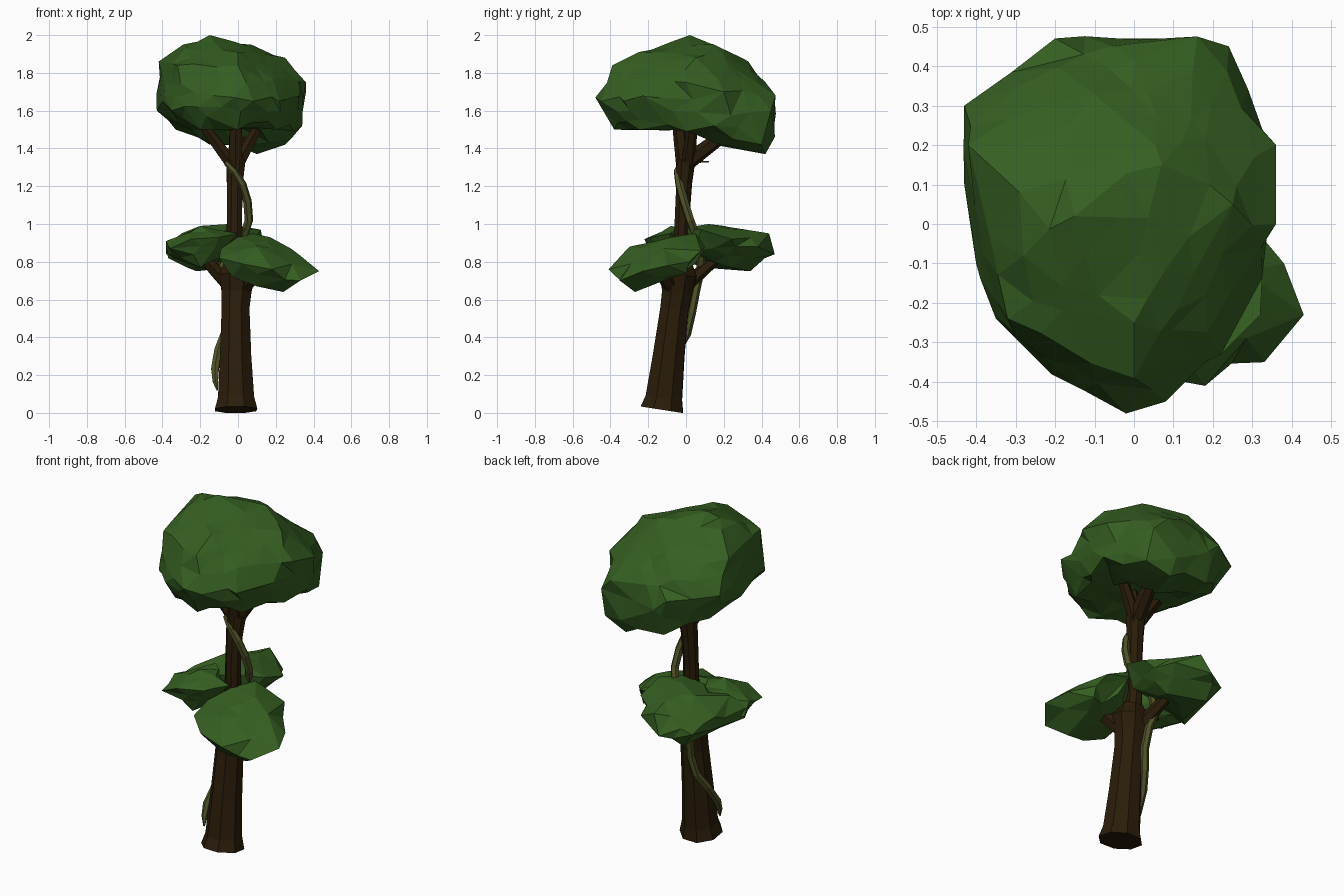
import bpy, bmesh, math, random
from mathutils import Vector, Quaternion
from mathutils.bvhtree import BVHTree

if "Cube" in bpy.data.objects:
    bpy.data.objects.remove(bpy.data.objects["Cube"], do_unlink=True)
random.seed(4)


def material(name, rgb):
    mat = bpy.data.materials.new(name)
    mat.use_nodes = True
    colour = (*rgb, 1)
    mat.diffuse_color = colour
    shader = mat.node_tree.nodes["Principled BSDF"]
    shader.inputs["Base Color"].default_value = colour
    shader.inputs["Roughness"].default_value = 0.9
    return mat


LEAF = material("leaf green", (0.036, 0.113, 0.0155))
BARK = material("dark bark", (0.0235, 0.0122, 0.003))
VINE = material("vine olive", (0.08, 0.084, 0.021))


def finish(name, bm, mat):
    mesh = bpy.data.meshes.new(name)
    bm.to_mesh(mesh)
    bm.free()
    mesh.materials.append(mat)
    obj = bpy.data.objects.new(name, mesh)
    bpy.context.collection.objects.link(obj)


def tube(name, path, radii, mat, sides=8, rough=0.0):
    """Loft a ring along a path, carrying the ring's frame from point to point."""
    bm = bmesh.new()
    pts = [Vector(p) for p in path]
    direction, turn = Vector((0, 0, 1)), Quaternion()
    wobble = [1 + random.uniform(-rough, rough) for _ in range(sides)]
    rings = []
    for i, (p, r) in enumerate(zip(pts, radii)):
        tangent = (pts[min(i + 1, len(pts) - 1)] - pts[max(i - 1, 0)]).normalized()
        turn = direction.rotation_difference(tangent) @ turn
        direction = tangent
        ring = []
        for k in range(sides):
            a = math.tau * (k + 0.5) / sides
            offset = Vector((math.cos(a), math.sin(a), 0)) * r * wobble[k]
            ring.append(bm.verts.new(p + turn @ offset))
        rings.append(ring)
    for low, high in zip(rings, rings[1:]):
        for k in range(sides):
            n = (k + 1) % sides
            bm.faces.new((low[k], low[n], high[n], high[k]))
    bm.faces.new(rings[0][::-1])
    bm.faces.new(rings[-1])
    finish(name, bm, mat)


def foliage(name, corners, detail=2, rough=0.025, hollow=None):
    """Wrap a faceted ball onto the hull of a few corner points, keeping the corners.
    hollow = (height, y limit) raises the underside in front of the limit."""
    hull = bmesh.new()
    for c in corners:
        hull.verts.new(c)
    bmesh.ops.convex_hull(hull, input=hull.verts[:])
    bmesh.ops.triangulate(hull, faces=hull.faces[:])
    tree = BVHTree.FromBMesh(hull)
    hull.free()
    lo = Vector([min(c[i] for c in corners) for i in range(3)])
    hi = Vector([max(c[i] for c in corners) for i in range(3)])
    centre, size = (lo + hi) / 2, (hi - lo) / 2
    bm = bmesh.new()
    bmesh.ops.create_icosphere(bm, subdivisions=detail, radius=1)
    for v in bm.verts:
        jitter = Vector([random.uniform(-0.08, 0.08) for _ in range(3)])
        ray = Vector([a * b for a, b in zip(v.co + jitter, size)]).normalized()
        hit = tree.ray_cast(centre, ray)[0]
        if hit is None:
            hit = centre + ray * size.z
        v.co = centre + (hit - centre) * (1.01 + random.uniform(-rough, rough * 0.5))
        if hollow and v.co.y < hollow[1]:
            v.co.z = max(v.co.z, hollow[0] + random.uniform(-0.01, 0.02))
    free = set(bm.verts)
    for c in map(Vector, corners):
        nearest = min(free, key=lambda v: (v.co - c).length)
        nearest.co = c
        free.remove(nearest)
    finish(name, bm, LEAF)


# Leaning lower trunk with flared foot and crown, then the slim upper trunk
tube("lower_trunk",
     [(-.013, -.125, .016), (-.013, -.115, .08), (-.015, -.09, .3), (-.015, -.06, .55),
      (-.01, -.045, .64), (-.005, -.04, .73), (-.01, -.03, .8)],
     [.122, .104, .09, .08, .086, .106, .07], BARK, rough=0.04)
tube("upper_trunk",
     [(-.01, -.04, .68), (-.02, -.025, .85), (-.02, -.02, 1.05), (-.018, -.01, 1.22), (-.012, 0, 1.34)],
     [.06, .046, .043, .046, .054], BARK, rough=0.05)

# Branches: start, end and thickness
BRANCHES = {
    "crown_branch_right": ((-.02, 0, 1.3), (-.22, -.03, 1.57), .032),
    "crown_branch_front": ((-.015, -.005, 1.28), (-.01, -.05, 1.62), .038),
    "crown_branch_left": ((-.01, .01, 1.3), (.13, .04, 1.56), .032),
    "crown_branch_back": ((-.01, 0, 1.32), (.06, .28, 1.53), .038),
    "low_branch_front": ((0, -.06, .65), (.16, -.16, .8), .045),
    "low_branch_back": ((-.03, -.02, .66), (-.11, .18, .83), .036),
    "low_branch_right": ((-.03, -.04, .66), (-.2, -.05, .84), .038),
}
for name, (start, end, r) in BRANCHES.items():
    middle = Vector(start).lerp(Vector(end), 0.5)
    tube(name, [start, middle, end], [r * 1.15, r, r * 0.75], BARK, sides=6, rough=0.06)

# Vine winding up around the trunk
vine_path = [
    (-.11, -.16, .12), (-.12, -.14, .17), (-.122, -.115, .23), (-.105, -.05, .33),
    (-.07, .005, .42), (-.05, .03, .53), (-.06, .055, .66), (-.09, .075, .75),
    (-.05, .085, .84), (.025, .06, .92), (.058, .022, 1.02), (.05, -.01, 1.12),
    (.022, -.035, 1.21), (-.02, -.048, 1.28), (-.06, -.03, 1.32), (-.06, .03, 1.33), (-.01, .12, 1.33)]
vine_radii = [.004, .017] + [.023] * 11 + [.018, .014, .009, .003]
tube("vine", vine_path, vine_radii, VINE, sides=6)

# Crown foliage: upper, widest and lower corners
foliage("crown_foliage", [
    (-.15, .02, 2), (-.29, .08, 1.95), (-.28, -.08, 1.93), (.07, .15, 1.95), (-.42, .2, 1.86),
    (.25, .05, 1.88), (0, -.25, 1.91), (-.1, .33, 1.86), (0, -.39, 1.84), (-.32, -.24, 1.84),
    (-.02, -.48, 1.67), (-.13, -.42, 1.68), (.08, -.45, 1.65), (.22, -.33, 1.65),
    (.32, -.23, 1.68), (.36, 0, 1.75), (.36, .2, 1.7), (.24, .45, 1.6), (.16, .475, 1.68),
    (-.2, .47, 1.65), (-.43, .3, 1.68), (-.43, .1, 1.6), (-.4, -.1, 1.65),
    (-.35, -.24, 1.6), (-.21, -.38, 1.62), (.1, .47, 1.46),
    (.34, .15, 1.52), (.25, .4, 1.42), (.1, .42, 1.37), (-.15, .42, 1.42), (-.33, .25, 1.5),
    (-.2, -.3, 1.5), (0, -.38, 1.5), (.2, -.25, 1.5), (.3, 0, 1.49)],
    detail=3, rough=0.025, hollow=(1.5, .12))

# Three lower foliage pads around the trunk top
foliage("front_foliage", [
    (-.1, -.27, .82), (-.09, -.15, .87), (0, -.06, .93), (.17, -.08, .93), (.08, .05, .95),
    (.25, .08, .86), (.28, -.12, .87), (.43, -.23, .75), (.38, -.1, .78), (.33, -.35, .7),
    (.18, -.41, .76), (.02, -.38, .79), (.1, -.3, .88), (.24, -.27, .64), (-.03, -.28, .72),
    (.1, -.3, .67), (-.02, -.12, .74), (.12, .1, .88), (.15, .05, .79), (.28, 0, .74)])
foliage("back_foliage", [
    (-.05, .12, 1), (-.2, .2, .99), (-.1, .44, .95), (-.15, .47, .84), (.03, .38, .88),
    (.13, .24, .92), (.12, .08, .97), (-.33, .2, .9), (-.3, .37, .85), (-.38, -.05, .88),
    (-.37, -.02, .82), (-.22, .34, .75), (-.03, .24, .77), (-.27, .08, .77), (.05, .05, .86),
    (0, 0, .98), (-.3, .02, .95)])
foliage("right_foliage", [
    (-.38, -.05, .91), (-.36, -.2, .87), (-.38, 0, .84), (-.2, -.08, .99), (-.25, -.22, .92),
    (-.1, -.18, .93), (0, -.08, .95), (-.29, -.04, .8), (-.2, -.14, .77), (-.05, -.05, .83),
    (-.2, .08, .97), (-.28, .1, .82)])
